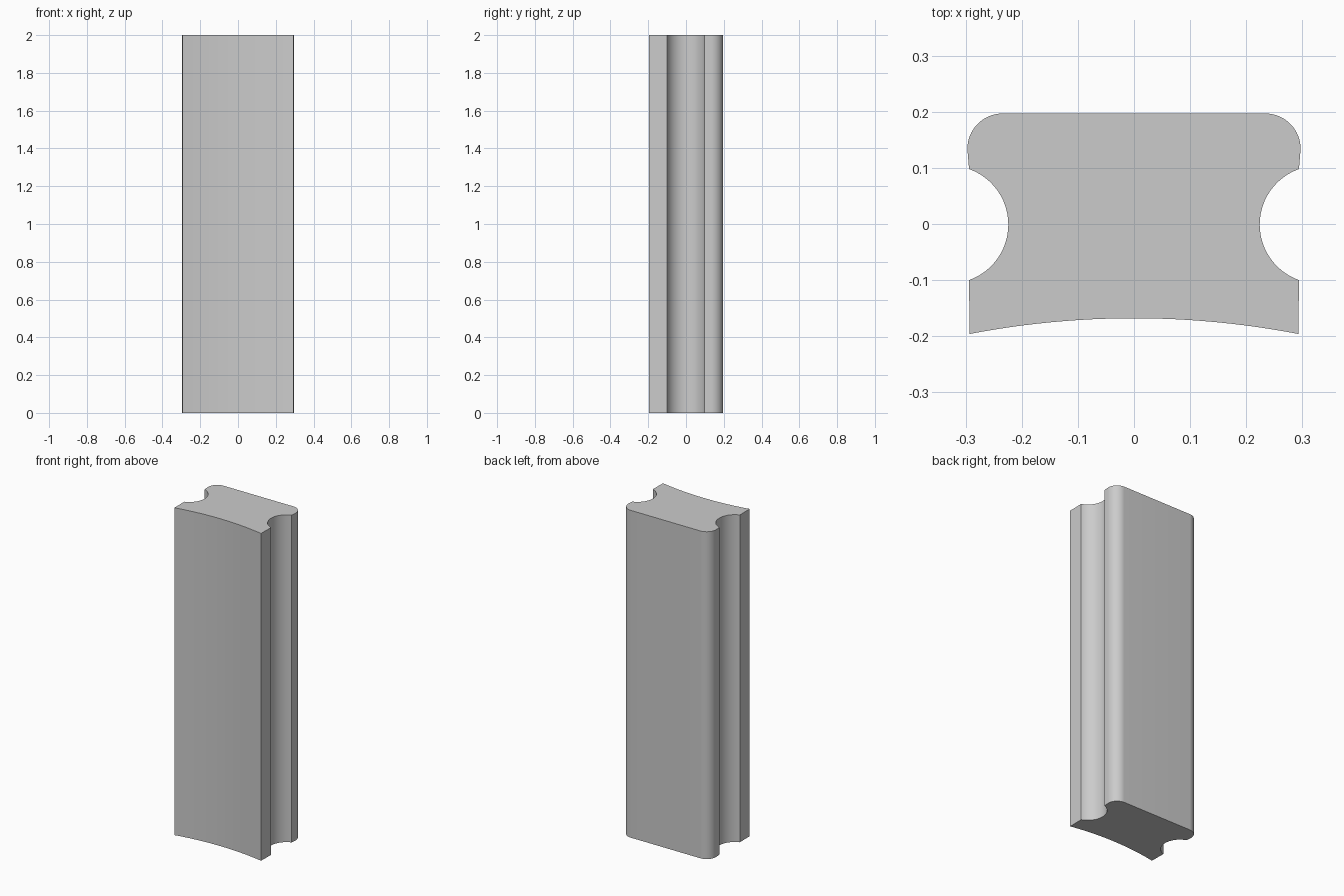
import bpy, bmesh
from math import sin, cos, atan2, pi

cube = bpy.data.objects.get("Cube")
if cube:
    bpy.data.objects.remove(cube, do_unlink=True)

HEIGHT = 2.0


def arc(cx, cy, r, start, end, steps):
    """Points along a circular arc, both ends included."""
    angles = [start + (end - start) * i / steps for i in range(steps + 1)]
    return [(cx + r * cos(a), cy + r * sin(a)) for a in angles]


def arc_radius(half_chord, rise):
    return (half_chord ** 2 + rise ** 2) / (2 * rise)


# Concave front face, from the middle to the right-hand corner
half_front, front_mid, front_rise = 0.293, -0.168, 0.028
r = arc_radius(half_front, front_rise)
sweep = atan2(half_front, r - front_rise)
half = arc(0, front_mid - r, r, pi / 2, pi / 2 - sweep, 12)

# Side groove
groove_x, groove_half, groove_depth = 0.294, 0.099, 0.070
r = arc_radius(groove_half, groove_depth)
sweep = atan2(groove_half, r - groove_depth)
half += arc(groove_x - groove_depth + r, -0.001, r, pi + sweep, pi - sweep, 24)

# Rounded back corner
corner = 0.063
half += arc(0.297 - corner, 0.197 - corner, corner, 0, pi / 2, 16)

# Mirror the half profile and extrude it upwards
outline = half + [(-x, y) for x, y in reversed(half[1:])]
bm = bmesh.new()
base = bm.faces.new([bm.verts.new((x, y, 0)) for x, y in outline])
top = bmesh.ops.extrude_face_region(bm, geom=[base], use_keep_orig=True)
bmesh.ops.translate(bm, vec=(0, 0, HEIGHT),
                    verts=[v for v in top["geom"] if isinstance(v, bmesh.types.BMVert)])
bmesh.ops.recalc_face_normals(bm, faces=bm.faces)
mesh = bpy.data.meshes.new("grooved_bar")
bm.to_mesh(mesh)
bm.free()

bar = bpy.data.objects.new("grooved_bar", mesh)
bpy.context.collection.objects.link(bar)

# Plain grey finish
grey = bpy.data.materials.new("plain_grey")
grey.use_nodes = True
colour = (0.6, 0.6, 0.6, 1)
grey.diffuse_color = colour
grey.node_tree.nodes["Principled BSDF"].inputs["Base Color"].default_value = colour
mesh.materials.append(grey)

# Smooth curves with crisp edges
bpy.context.view_layer.objects.active = bar
bar.select_set(True)
bpy.ops.object.shade_smooth_by_angle(angle=pi / 6)
